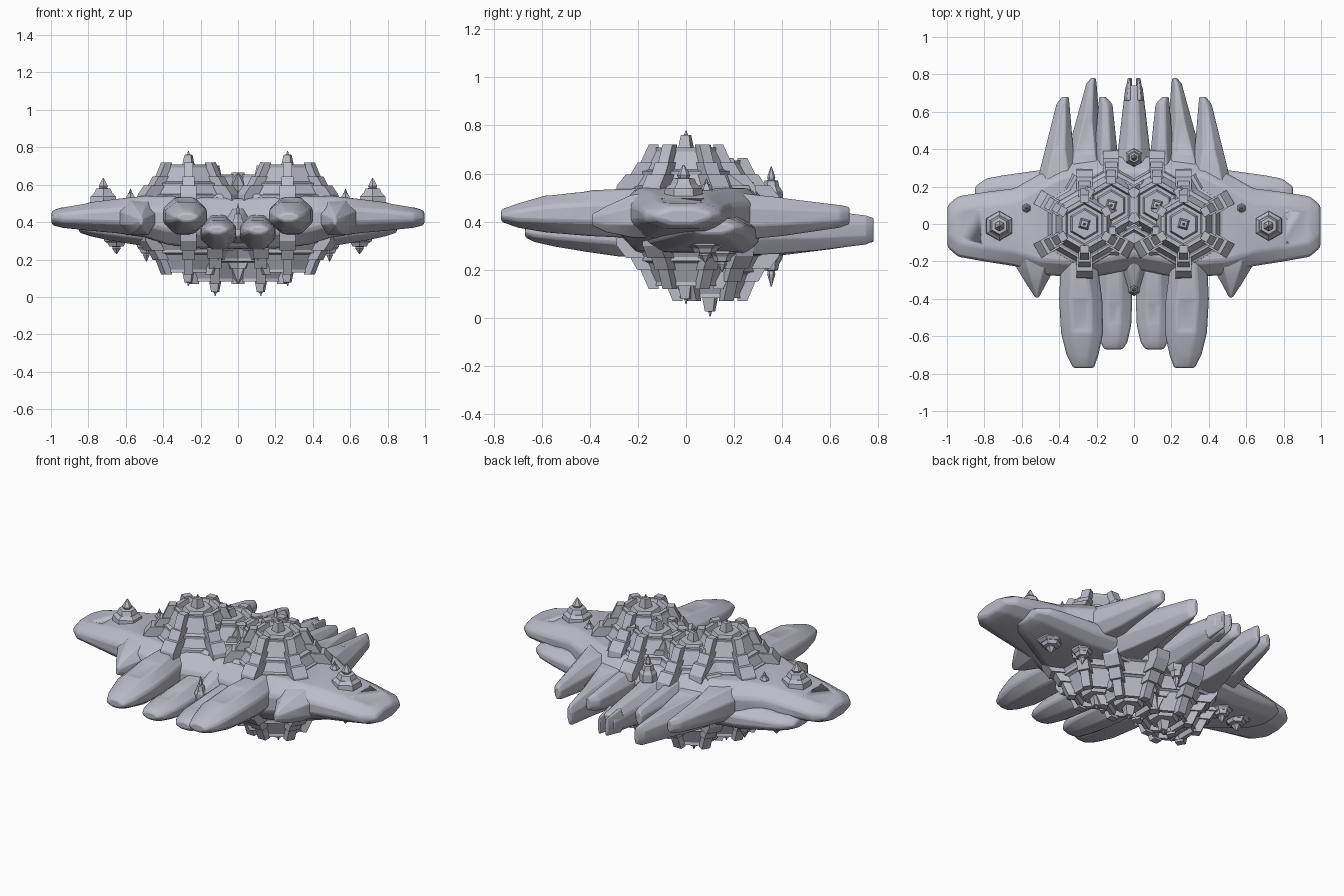
import bpy, bmesh, math
from mathutils import Vector

cube = bpy.data.objects.get("Cube")
if cube:
    bpy.data.objects.remove(cube, do_unlink=True)

mat = bpy.data.materials.new("pale_lavender_grey")
mat.use_nodes = True
COLOUR = (0.50, 0.50, 0.58, 1)
mat.diffuse_color = COLOUR
mat.node_tree.nodes["Principled BSDF"].inputs["Base Color"].default_value = COLOUR


def finish(name, bm, bevel=0.0):
    bmesh.ops.recalc_face_normals(bm, faces=bm.faces)
    mesh = bpy.data.meshes.new(name)
    bm.to_mesh(mesh)
    bm.free()
    mesh.materials.append(mat)
    ob = bpy.data.objects.new(name, mesh)
    bpy.context.collection.objects.link(ob)
    if bevel:
        mod = ob.modifiers.new("soft_edges", "BEVEL")
        mod.width, mod.segments, mod.limit_method = bevel, 2, "ANGLE"
        mod.angle_limit = math.radians(20)
        bpy.ops.object.select_all(action="DESELECT")
        ob.select_set(True)
        bpy.context.view_layer.objects.active = ob
        bpy.ops.object.shade_smooth_by_angle(angle=math.radians(35))
    return ob


def bridge(bm, rings):
    """Skin a list of equal point rings and cap both ends; return the side bands."""
    loops = [[bm.verts.new(p) for p in ring] for ring in rings]
    n = len(loops[0])
    bands = []
    for a, b in zip(loops, loops[1:]):
        bands.append([bm.faces.new((a[i], a[(i + 1) % n], b[(i + 1) % n], b[i])) for i in range(n)])
    bm.faces.new(loops[0])
    bm.faces.new(loops[-1])
    return bands


def section(u0, u1, z0, z1, chamfer):
    """Eight-sided flattened section."""
    c = min(chamfer, (u1 - u0) * 0.32)
    m, e = (z0 + z1) / 2, (z1 - z0) * 0.2
    return [(u0 + c, z0), (u1 - c, z0), (u1, m - e), (u1, m + e),
            (u1 - c, z1), (u0 + c, z1), (u0, m + e), (u0, m - e)]


def loft(name, stations, along="y", side=1, chamfer=0.06, panels=(), bevel=0.012):
    """Stations are (position, low edge, high edge, bottom, top)."""
    bm = bmesh.new()
    rings = []
    for t, u0, u1, z0, z1 in stations:
        pts = section(u0, u1, z0, z1, chamfer)
        rings.append([(side * u, t, z) if along == "y" else (side * t, u, z) for u, z in pts])
    bands = bridge(bm, rings)
    bmesh.ops.recalc_face_normals(bm, faces=bm.faces)
    tops = [bands[i][4] for i in panels]
    if tops:
        bmesh.ops.inset_individual(bm, faces=tops, thickness=0.024, depth=-0.005)
    return finish(name, bm, bevel)


def hex_rings(bm, x, y, rings, sides=6):
    pts = []
    for r, z in rings:
        pts.append([(x + r * math.cos(math.radians(30) + k * math.tau / sides),
                     y + r * math.sin(math.radians(30) + k * math.tau / sides), z) for k in range(sides)])
    return bridge(bm, pts)


def wedge(bm, x, y, angle, profile, width):
    """Radial profile (radius, height) given thickness across the radius."""
    out = Vector((math.cos(angle), math.sin(angle), 0))
    across = Vector((-out.y, out.x, 0)) * width / 2
    bridge(bm, [[Vector((x, y, z)) + out * r + across * s for r, z in profile] for s in (-1, 1)])


def tower(name, x, y, base, top):
    """Hexagonal citadel with corner buttresses and a spire."""
    bm = bmesh.new()
    h = top - base

    def z_of(profile):
        return [(r, base + f * h) for r, f in profile]

    bands = hex_rings(bm, x, y, z_of([(0.245, 0), (0.24, 0.2), (0.2, 0.5), (0.19, 0.5), (0.14, 0.95),
                                      (0.115, 0.95), (0.105, 0.84), (0.085, 0.84), (0.075, 0.95),
                                      (0.06, 0.95)]))
    bmesh.ops.recalc_face_normals(bm, faces=bm.faces)
    bmesh.ops.inset_individual(bm, faces=bands[1] + bands[3], thickness=0.018, depth=-0.009)
    low = z_of([(0.1, 0), (0.295, 0), (0.288, 0.22), (0.25, 0.44), (0.1, 0.44)])
    mid = z_of([(0.1, 0.2), (0.262, 0.2), (0.202, 0.66), (0.1, 0.66)])
    high = z_of([(0.11, 0.4), (0.216, 0.4), (0.155, 1), (0.115, 1)])
    for k in range(6):
        angle = math.radians(30 + 60 * k)
        for profile, width in ((low, 0.085), (mid, 0.066), (high, 0.048)):
            wedge(bm, x, y, angle, profile, width)
    hex_rings(bm, x, y, z_of([(0.04, 0.9), (0.025, 1.18), (0.008, 1.19), (0.003, 1.27)]), 4)
    return finish(name, bm)


def turret(name, x, y, base, tip, radius):
    """Tiered hexagonal gun turret ending in a point."""
    bm = bmesh.new()
    tiers = [(1, 0), (0.95, 0.3), (0.72, 0.42), (0.68, 0.42), (0.55, 0.6),
             (0.28, 0.62), (0.34, 0.7), (0.04, 1)]
    hex_rings(bm, x, y, [(radius * r, base + f * (tip - base)) for r, f in tiers])
    return finish(name, bm)


# Main hull with the upper wings
half = [(0.0, -0.24, 0.36, 0.26, 0.525), (0.2, -0.28, 0.36, 0.26, 0.535), (0.38, -0.28, 0.33, 0.28, 0.54),
        (0.5, -0.27, 0.27, 0.32, 0.54), (0.64, -0.225, 0.19, 0.34, 0.525), (0.8, -0.2, 0.17, 0.355, 0.505),
        (0.94, -0.175, 0.148, 0.37, 0.48), (0.997, -0.125, 0.10, 0.385, 0.46)]
full = [(-s[0], *s[1:]) for s in reversed(half[1:])] + half
loft("main_hull", full, "x", chamfer=0.075, panels=(1, len(full) - 3), bevel=0.015)

# Centre fin with a forked tip
loft("centre_fin", [(0.2, -0.13, 0.13, 0.26, 0.5), (0.4, -0.085, 0.085, 0.26, 0.47),
                    (0.6, -0.062, 0.062, 0.285, 0.445), (0.74, -0.045, 0.045, 0.305, 0.425)])

for side, label in ((1, "left"), (-1, "right")):
    # Lower wing layer
    loft(label + "_lower_wing",
         [(0.2, -0.2, 0.32, 0.26, 0.42), (0.52, -0.16, 0.285, 0.275, 0.42),
          (0.7, -0.07, 0.26, 0.305, 0.42), (0.79, -0.03, 0.243, 0.325, 0.415),
          (0.85, 0.03, 0.2, 0.345, 0.4)], "x", side, panels=(2,))
    # Forward shoulder spikes
    loft(label + "_shoulder_spike",
         [(-0.1, 0.38, 0.66, 0.33, 0.53), (-0.23, 0.42, 0.63, 0.335, 0.51),
          (-0.33, 0.475, 0.57, 0.355, 0.465), (-0.392, 0.508, 0.528, 0.385, 0.43)], "y", side)
    # Bow pods
    loft(label + "_outer_bow_pod",
         [(-0.1, 0.2, 0.38, 0.33, 0.54), (-0.29, 0.185, 0.395, 0.335, 0.535), (-0.4, 0.17, 0.4, 0.34, 0.53),
          (-0.58, 0.165, 0.39, 0.355, 0.51), (-0.7, 0.19, 0.36, 0.375, 0.475),
          (-0.77, 0.215, 0.325, 0.4, 0.45)], "y", side, panels=(2,), bevel=0.02)
    loft(label + "_inner_bow_pod",
         [(-0.1, 0.01, 0.2, 0.25, 0.45), (-0.28, 0.01, 0.2, 0.255, 0.435), (-0.42, 0.01, 0.2, 0.275, 0.425),
          (-0.54, 0.015, 0.195, 0.295, 0.41), (-0.63, 0.035, 0.18, 0.315, 0.395),
          (-0.67, 0.06, 0.16, 0.335, 0.38)], "y", side, panels=(2,), bevel=0.02)
    # Stern fins
    loft(label + "_outer_stern_fin",
         [(0.1, 0.28, 0.54, 0.32, 0.535), (0.3, 0.31, 0.5, 0.33, 0.51), (0.4, 0.325, 0.475, 0.34, 0.5),
          (0.64, 0.345, 0.415, 0.375, 0.47), (0.68, 0.35, 0.385, 0.39, 0.46)], "y", side, 0.045, (2,))
    loft(label + "_long_stern_fin",
         [(0.2, 0.13, 0.4, 0.26, 0.49), (0.37, 0.165, 0.36, 0.265, 0.475), (0.55, 0.185, 0.31, 0.28, 0.45),
          (0.75, 0.2, 0.255, 0.305, 0.425), (0.78, 0.205, 0.23, 0.32, 0.415)], "y", side, 0.045, (1,))
    loft(label + "_short_stern_fin",
         [(0.2, 0.06, 0.22, 0.3, 0.51), (0.4, 0.09, 0.21, 0.32, 0.495),
          (0.64, 0.115, 0.19, 0.365, 0.465), (0.68, 0.15, 0.185, 0.38, 0.455)], "y", side, 0.04)
    loft(label + "_centre_fin_prong",
         [(0.66, 0.004, 0.054, 0.295, 0.435), (0.78, 0.012, 0.034, 0.315, 0.415)], "y", side, 0.02, bevel=0.004)

    # Citadel towers above and below
    tower(label + "_upper_main_tower", side * 0.265, 0.0, 0.5, 0.72)
    tower(label + "_upper_rear_tower", side * 0.122, 0.1, 0.46, 0.665)
    tower(label + "_lower_main_tower", side * 0.265, 0.0, 0.35, 0.12)
    tower(label + "_lower_rear_tower", side * 0.122, 0.1, 0.31, 0.07)

    # Wing turrets and antennas
    turret(label + "_wing_turret", side * 0.72, -0.01, 0.495, 0.635, 0.082)
    turret(label + "_wing_antenna", side * 0.575, 0.085, 0.52, 0.58, 0.026)
    turret(label + "_lower_wing_turret", side * 0.65, 0.08, 0.33, 0.23, 0.08)
    turret(label + "_lower_inner_turret", side * 0.49, 0.15, 0.3, 0.19, 0.06)

# Centreline turrets
turret("stern_turret", 0, 0.355, 0.48, 0.63, 0.05)
turret("stern_keel_turret", 0, 0.355, 0.3, 0.13, 0.05)
turret("bow_turret", 0, -0.35, 0.36, 0.5, 0.035)
loft("bow_bridge", [(-0.15, -0.1, 0.1, 0.28, 0.5), (-0.36, -0.03, 0.03, 0.32, 0.42)])
